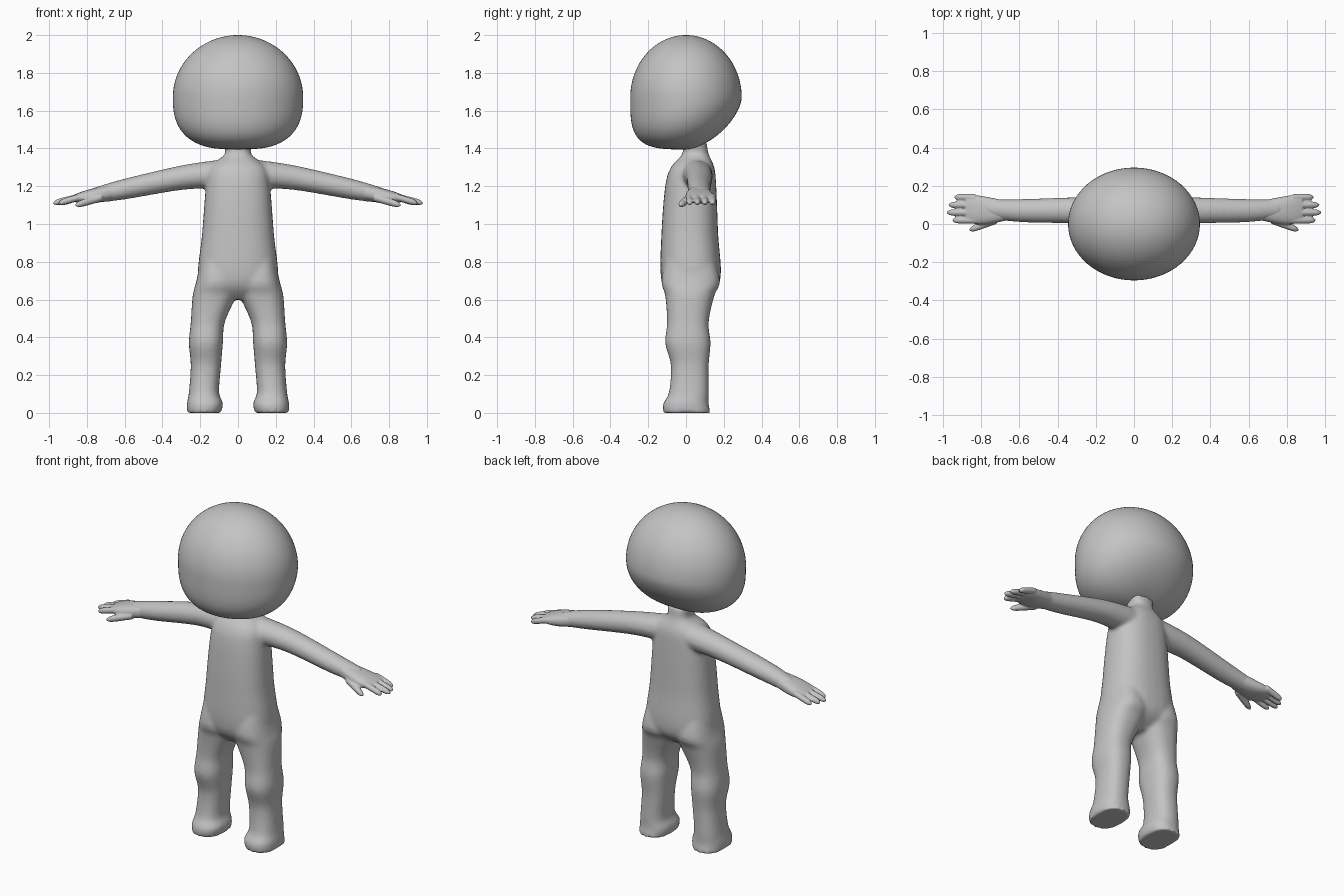
import bpy, bmesh, math
from mathutils import Vector

cube = bpy.data.objects.get("Cube")
if cube:
    bpy.data.objects.remove(cube, do_unlink=True)

grey = bpy.data.materials.new("plain grey")
grey.use_nodes = True
grey.diffuse_color = (0.55, 0.55, 0.55, 1)
shader = grey.node_tree.nodes["Principled BSDF"]
shader.inputs["Base Color"].default_value = grey.diffuse_color


def smooth_path(keys, steps=6):
    """Fill in sections between the key sections along a smooth curve."""
    keys = [Vector(key) for key in keys]
    path = []
    for i in range(len(keys) - 1):
        before, start = keys[max(i - 1, 0)], keys[i]
        end, after = keys[i + 1], keys[min(i + 2, len(keys) - 1)]
        leave, arrive = (end - before) / 2, (after - start) / 2
        for step in range(steps):
            t = step / steps
            blend = t * t * (3 - 2 * t)
            path.append(start.lerp(end, blend)
                        + leave * t * (1 - t) ** 2 - arrive * t * t * (1 - t))
    return path + [keys[-1]]


def loft(bm, sections, axis="z", side=1, power=2.0, sides=32):
    """Closed tube through oval sections: position, low a, high a, low b, high b."""
    rings = []
    for position, low_a, high_a, low_b, high_b in sections:
        ring = []
        for i in range(sides):
            angle = math.tau * i / sides
            c, s = math.cos(angle), math.sin(angle)
            c = math.copysign(abs(c) ** (2 / power), c)
            s = math.copysign(abs(s) ** (2 / power), s)
            a = (low_a + high_a + (high_a - low_a) * c) / 2
            b = (low_b + high_b + (high_b - low_b) * s) / 2
            point = (side * a, b, position) if axis == "z" else (side * position, a, b)
            ring.append(bm.verts.new(point))
        rings.append(ring)
    for ring, following in zip(rings, rings[1:]):
        for i in range(sides):
            j = (i + 1) % sides
            bm.faces.new((ring[i], ring[j], following[j], following[i]))
    bm.faces.new(rings[0])
    bm.faces.new(rings[-1])


def finger(bm, start, end, radius, side):
    """Round-tipped tube running outward between two points."""
    start, end = Vector(start), Vector(end)
    sections = []
    steps = 12
    for step in range(steps):
        t = step / steps
        x, y, z = start.lerp(end, t)
        r = radius * math.sqrt(1 - t ** 8)
        sections.append((x, y - r, y + r, z - r, z + r))
    x, y, z = end
    r = radius / 4
    sections.append((x, y - r, y + r, z - r, z + r))
    loft(bm, sections, "x", side, sides=16)


def finish(bm, name):
    bmesh.ops.recalc_face_normals(bm, faces=bm.faces)
    for face in bm.faces:
        face.smooth = True
    mesh = bpy.data.meshes.new(name)
    bm.to_mesh(mesh)
    bm.free()
    mesh.materials.append(grey)
    part = bpy.data.objects.new(name, mesh)
    bpy.context.collection.objects.link(part)
    return part


def blend_skin(part, voxel, iterations):
    """Merge overlapping tubes into one continuous soft skin."""
    remesh = part.modifiers.new("blend", "REMESH")
    remesh.mode = "VOXEL"
    remesh.voxel_size = voxel
    remesh.use_smooth_shade = True
    soften = part.modifiers.new("soften", "SMOOTH")
    soften.factor = 0.5
    soften.iterations = iterations


# Head: a ball with a flat, heavy jaw at the front and a rounder nape
bm = bmesh.new()
bmesh.ops.create_uvsphere(bm, u_segments=64, v_segments=48, radius=1)
for vert in bm.verts:
    height = max(-1, min(1, vert.co.z))
    angle = math.atan2(vert.co.y, vert.co.x)
    fullness = 2 if height > 0 else 2.6 - math.sin(angle)
    spread = (1 - abs(height) ** fullness) ** (1 / fullness)
    vert.co.x = 0.345 * spread * math.cos(angle)
    vert.co.y = 0.295 * spread * math.sin(angle)
    vert.co.z = 1.67 + height * (0.33 if height > 0 else 0.275)
finish(bm, "head")

# Body: torso, legs and arms blended into one skin
torso = [(0.6, 0.12, -0.06, 0.08), (0.7, 0.21, -0.13, 0.18),
         (0.95, 0.19, -0.13, 0.17), (1.2, 0.17, -0.11, 0.16),
         (1.3, 0.15, -0.08, 0.15), (1.37, 0.07, -0.02, 0.12),
         (1.43, 0.08, -0.02, 0.11)]
leg = [(0, 0.09, 0.27, -0.12, 0.13), (0.05, 0.08, 0.27, -0.12, 0.12),
       (0.11, 0.1, 0.26, -0.09, 0.12), (0.25, 0.09, 0.25, -0.08, 0.12),
       (0.37, 0.08, 0.26, -0.11, 0.13), (0.48, 0.07, 0.25, -0.1, 0.12),
       (0.62, 0.01, 0.24, -0.11, 0.15), (0.7, 0, 0.22, -0.13, 0.18),
       (0.85, 0.03, 0.19, -0.1, 0.14)]
arm = [(0.1, -0.03, 0.14, 1.19, 1.34), (0.3, 0, 0.14, 1.18, 1.31),
       (0.6, 0.01, 0.13, 1.13, 1.24), (0.77, 0.03, 0.13, 1.11, 1.19)]
bm = bmesh.new()
torso_sections = [(z, -width, width, front, back) for z, width, front, back in torso]
loft(bm, smooth_path(torso_sections), power=2.4)
for side in (1, -1):
    loft(bm, smooth_path(leg), side=side, power=2.4)
    loft(bm, smooth_path(arm), "x", side)
blend_skin(finish(bm, "body"), 0.01, 8)

# Hands: drooping palm, four fingers and a forward thumb
palm = [(0.66, 0.02, 0.12, 1.13, 1.21), (0.76, 0, 0.14, 1.11, 1.19),
        (0.83, 0, 0.15, 1.11, 1.17), (0.88, 0.02, 0.14, 1.12, 1.15)]
for side, name in ((1, "left_hand"), (-1, "right_hand")):
    bm = bmesh.new()
    loft(bm, smooth_path(palm), "x", side, 2.4)
    for i, tip in enumerate((0.95, 0.98, 0.97, 0.94)):
        y = 0.02 + 0.04 * i
        finger(bm, (0.83, y, 1.145), (tip, y, 1.11), 0.018, side)
    finger(bm, (0.72, 0.02, 1.14), (0.86, -0.03, 1.1), 0.02, side)
    blend_skin(finish(bm, name), 0.005, 3)
